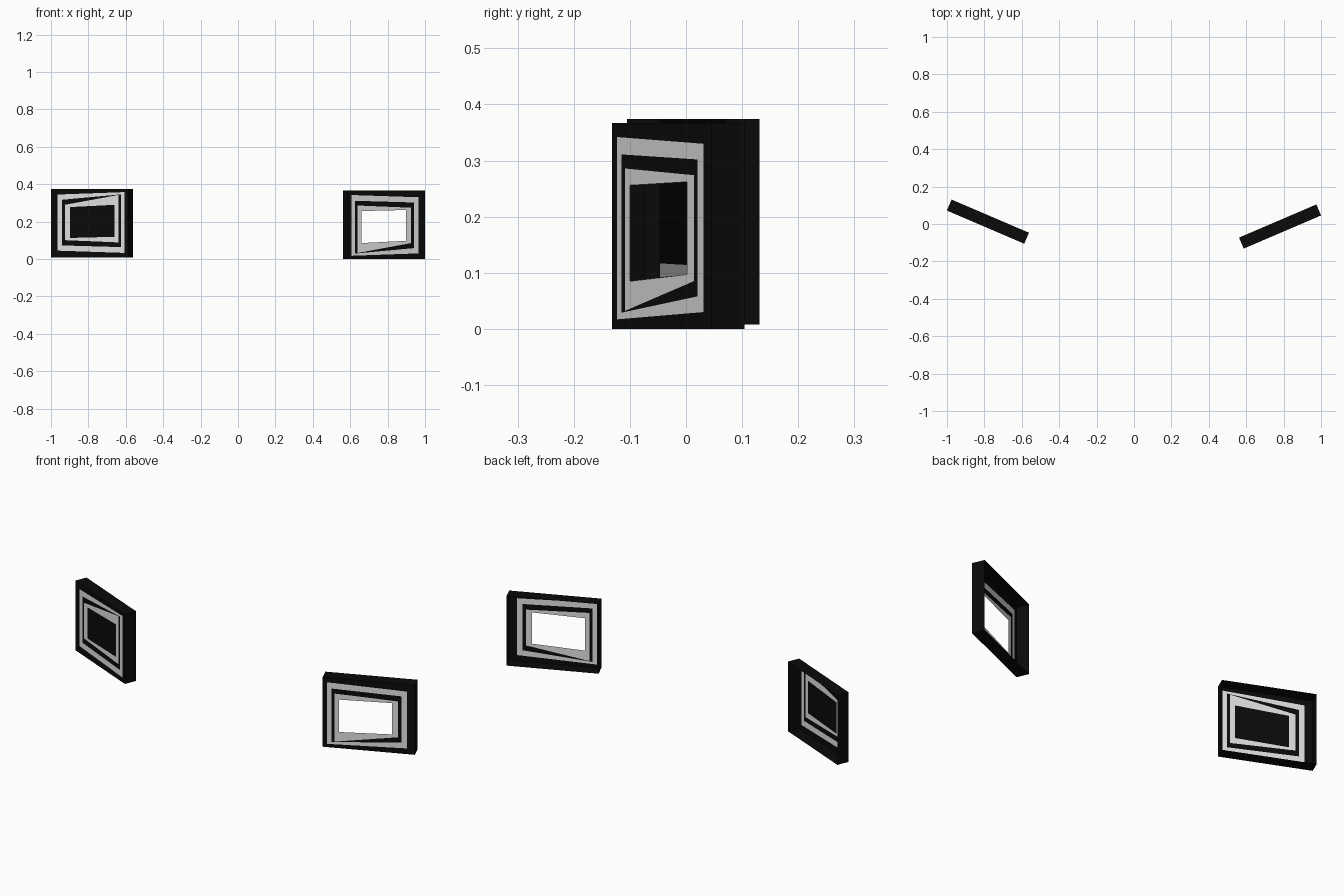
import bpy, bmesh, math

if "Cube" in bpy.data.objects:
    bpy.data.objects.remove(bpy.data.objects["Cube"])

W, T, H = 0.225, 0.032, 0.367   # half width, half depth, height


def material(name, value):
    m = bpy.data.materials.new(name)
    m.diffuse_color = (value, value, value, 1)
    m.use_nodes = True
    m.node_tree.nodes["Principled BSDF"].inputs["Base Color"].default_value = m.diffuse_color
    return m


BLACK = material("black", 0.003)
WHITE = material("off_white", 0.75)

# Nested skewed outlines on the front plane, from outside to opening:
# u_left, u_right, z bottom left, bottom right, top right, top left
LOOPS = [
    (-W, W, 0, 0, H, H),
    (-0.203, 0.187, 0.017, 0.030, 0.330, 0.342),
    (-0.183, 0.160, 0.029, 0.058, 0.302, 0.311),
    (-0.168, 0.144, 0.032, 0.085, 0.274, 0.286),
    (-0.145, 0.1125, 0.085, 0.097, 0.262, 0.256),
]


def corners(loop, y, turn):
    """Four corners, counter-clockwise seen from the front."""
    l, r, bl, br, tr, tl = loop
    pts = [(l, bl), (r, br), (r, tr), (l, tl)]
    return [(u * turn, y, (z - H / 2) * turn) for u, z in pts]


def box_frame(name, location, angle, turn, filled):
    bm = bmesh.new()
    rings = [[bm.verts.new(p) for p in corners(l, -T, turn)] for l in LOOPS]
    back = [bm.verts.new(p) for p in corners(LOOPS[0], T, turn)]

    def band(a, b, mat):
        for i in range(4):
            j = (i + 1) % 4
            f = bm.faces.new((a[i], a[j], b[j], b[i]))
            f.material_index = mat

    # side walls, open at the back
    band(back, rings[0], 0)
    # alternating dark and light bands on the front
    for k in range(4):
        band(rings[k], rings[k + 1], k % 2)
    # dark centre panel
    if filled:
        bm.faces.new(rings[-1]).material_index = 0

    me = bpy.data.meshes.new(name)
    bm.to_mesh(me)
    bm.free()
    me.materials.append(BLACK)
    me.materials.append(WHITE)
    ob = bpy.data.objects.new(name, me)
    ob.location = location
    ob.rotation_euler = (0, 0, math.radians(angle))
    bpy.context.collection.objects.link(ob)


# right frame is open, left frame is turned upside down and closed
box_frame("right_frame", (0.781, -0.0135, H / 2), 23.2, 1, False)
box_frame("left_frame", (-0.781, 0.0125, 0.191), -23.2, -1, True)
